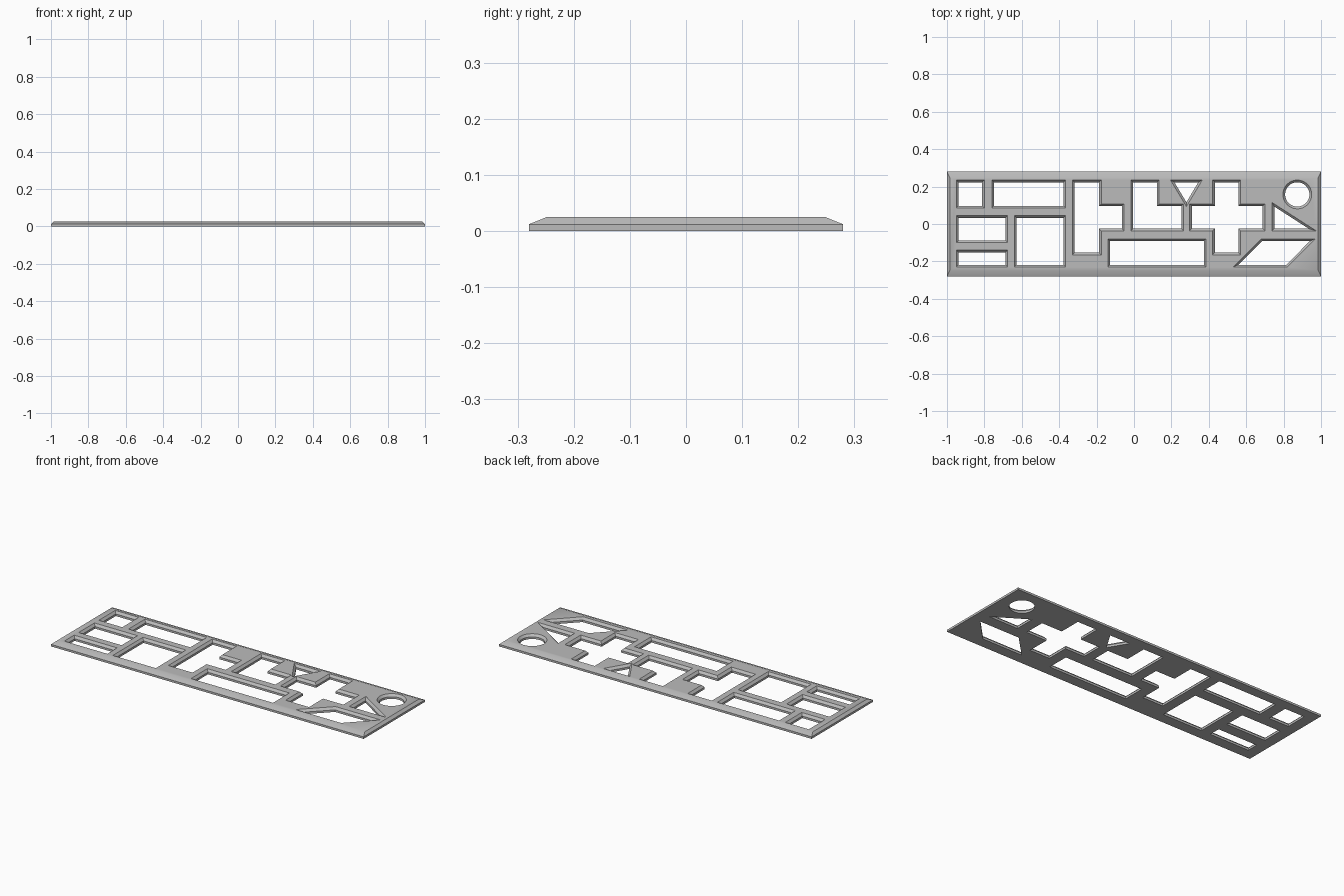
import bpy, bmesh, math
from mathutils import Vector

if "Cube" in bpy.data.objects:
    bpy.data.objects.remove(bpy.data.objects["Cube"], do_unlink=True)

TOP, RIM, CHAMFER = 0.025, 0.012, 0.012

grey = bpy.data.materials.new("plain grey")
grey.use_nodes = True
grey.diffuse_color = (0.5, 0.5, 0.5, 1)
grey.node_tree.nodes["Principled BSDF"].inputs["Base Color"].default_value = (0.5, 0.5, 0.5, 1)


def rect(x0, x1, y0, y1):
    return [(x0, y0), (x1, y0), (x1, y1), (x0, y1)]


def offset(points, d):
    """Move every side of a counter-clockwise outline inwards by d."""
    pts = [Vector(p) for p in points]
    out = []
    for i, p in enumerate(pts):
        a = (p - pts[i - 1]).normalized()
        b = (pts[(i + 1) % len(pts)] - p).normalized()
        na, nb = Vector((-a.y, a.x)), Vector((-b.y, b.x))
        out.append(p + (na + nb) * (d / (1 + na.dot(nb))))
    return out


def loft(bm, layers):
    """Solid through matching outlines, given as (outline, height) pairs."""
    rings = [[bm.verts.new((p[0], p[1], z)) for p in pts] for pts, z in layers]
    n = len(rings[0])
    bm.faces.new(rings[0][::-1])
    bm.faces.new(rings[-1])
    for low, high in zip(rings, rings[1:]):
        for i in range(n):
            j = (i + 1) % n
            bm.faces.new((low[i], low[j], high[j], high[i]))


def make_object(name, bm):
    bmesh.ops.recalc_face_normals(bm, faces=bm.faces)
    mesh = bpy.data.meshes.new(name)
    bm.to_mesh(mesh)
    bm.free()
    mesh.materials.append(grey)
    obj = bpy.data.objects.new(name, mesh)
    bpy.context.collection.objects.link(obj)
    return obj


# Plate with sloped upper edges
bm = bmesh.new()
base = rect(-1, 1, -0.28, 0.28)
loft(bm, [(base, 0), (base, RIM), (rect(-0.985, 0.985, -0.248, 0.248), TOP)])
plate = make_object("stencil_plate", bm)

# Outlines of the openings at the top surface, counter-clockwise
openings = [
    rect(-0.95, -0.80, 0.085, 0.235),
    rect(-0.76, -0.365, 0.085, 0.235),
    rect(-0.95, -0.675, -0.10, 0.045),
    rect(-0.95, -0.675, -0.23, -0.14),
    rect(-0.64, -0.365, -0.23, 0.045),
    rect(-0.14, 0.385, -0.23, -0.08),
    # sideways tee
    [(-0.33, -0.165), (-0.175, -0.165), (-0.175, -0.037), (-0.053, -0.037),
     (-0.053, 0.108), (-0.175, 0.108), (-0.175, 0.235), (-0.33, 0.235)],
    # ell
    [(-0.017, -0.037), (0.265, -0.037), (0.265, 0.108), (0.135, 0.108),
     (0.135, 0.235), (-0.017, 0.235)],
    # plus
    [(0.42, -0.165), (0.57, -0.165), (0.57, -0.037), (0.7, -0.037),
     (0.7, 0.108), (0.57, 0.108), (0.57, 0.235), (0.42, 0.235),
     (0.42, 0.108), (0.297, 0.108), (0.297, -0.037), (0.42, -0.037)],
    # triangles and slanted box
    [(0.28, 0.093), (0.365, 0.235), (0.195, 0.235)],
    [(0.738, -0.037), (0.975, -0.037), (0.738, 0.115)],
    [(0.53, -0.23), (0.82, -0.23), (0.968, -0.08), (0.68, -0.08)],
    # round hole
    [(0.873 + 0.077 * math.cos(math.tau * i / 48),
      0.158 + 0.077 * math.sin(math.tau * i / 48)) for i in range(48)],
]

# Cutter with chamfered upper rims
bm = bmesh.new()
for outline in openings:
    inner = offset(outline, CHAMFER)
    loft(bm, [(inner, -0.05), (inner, RIM), (outline, TOP), (outline, 0.05)])
cutter = make_object("opening_cutter", bm)
cutter.hide_render = True

# Cut the openings through the plate
cut = plate.modifiers.new("openings", 'BOOLEAN')
cut.operation = 'DIFFERENCE'
cut.solver = 'EXACT'
cut.use_self = True
cut.object = cutter
bpy.ops.object.select_all(action='DESELECT')
plate.select_set(True)
bpy.context.view_layer.objects.active = plate
bpy.ops.object.modifier_apply(modifier=cut.name)
bpy.data.objects.remove(cutter, do_unlink=True)
bpy.ops.object.shade_smooth_by_angle(angle=math.radians(30))
